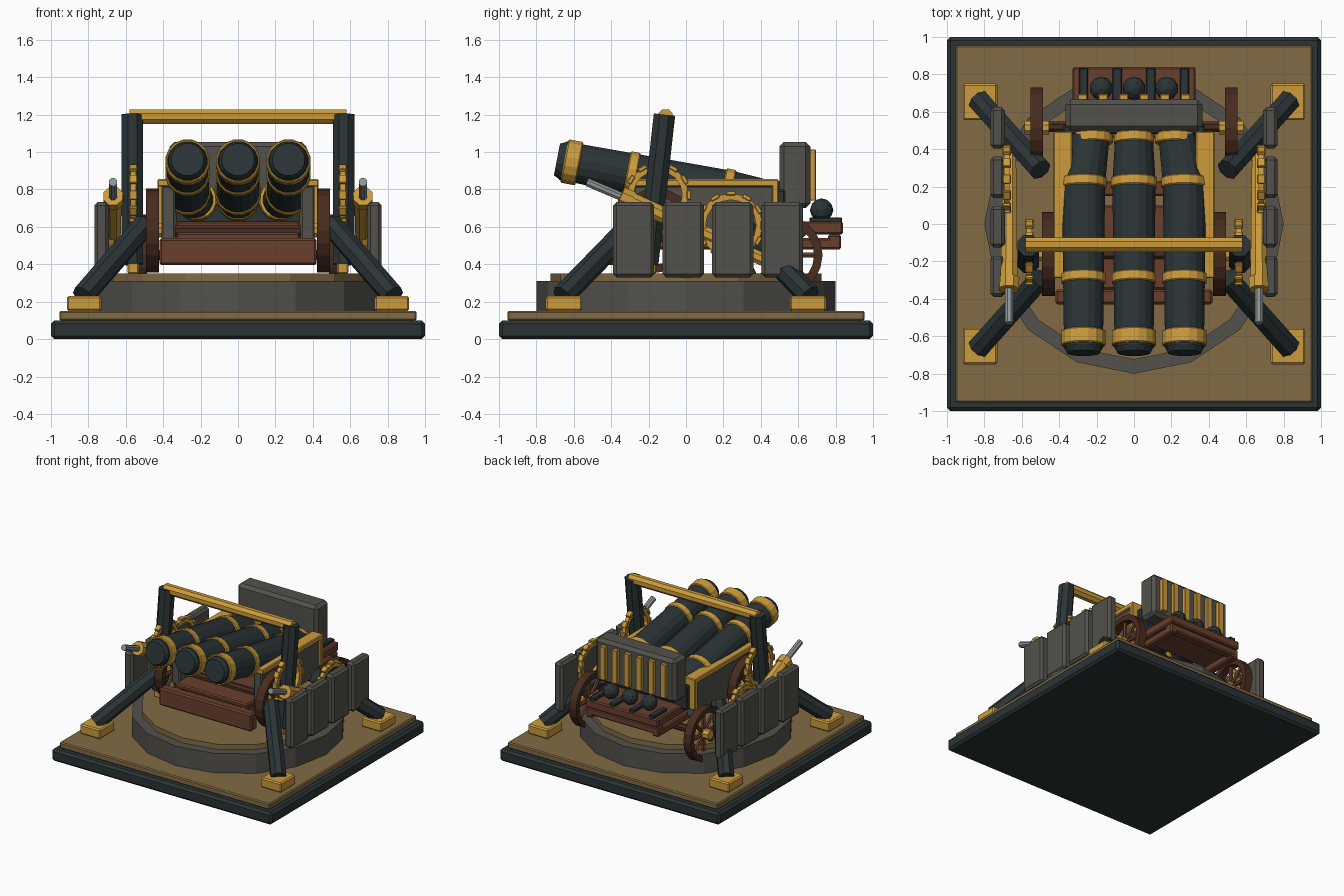
import bpy, bmesh, math
from mathutils import Vector, Matrix

cube = bpy.data.objects.get("Cube")
if cube:
    bpy.data.objects.remove(cube)


def material(name, rgb):
    m = bpy.data.materials.new(name)
    m.use_nodes = True
    m.diffuse_color = (*rgb, 1)
    bsdf = m.node_tree.nodes["Principled BSDF"]
    bsdf.inputs["Base Color"].default_value = (*rgb, 1)
    bsdf.inputs["Roughness"].default_value = 0.7
    return m


iron = material("dark iron", (0.024, 0.034, 0.036))
gold = material("gold", (0.6, 0.33, 0.045))
tan = material("tan ground", (0.225, 0.145, 0.06))
stone = material("grey stone", (0.085, 0.083, 0.072))
wood = material("brown wood", (0.14, 0.05, 0.026))
dark_wood = material("dark brown wood", (0.065, 0.025, 0.013))
steel = material("steel", (0.27, 0.3, 0.31))


def finish(name, bm, mat, bevel=0.0):
    mesh = bpy.data.meshes.new(name)
    bmesh.ops.recalc_face_normals(bm, faces=bm.faces)
    bm.to_mesh(mesh)
    bm.free()
    mesh.materials.append(mat)
    ob = bpy.data.objects.new(name, mesh)
    bpy.context.collection.objects.link(ob)
    if bevel:
        mod = ob.modifiers.new("bevel", "BEVEL")
        mod.width, mod.segments = bevel, 1
    return ob


def box(name, lo, hi, mat, bevel=0.01, tilt=0.0):
    """Box between two corners, optionally tilted about x."""
    lo, hi = Vector(lo), Vector(hi)
    bm = bmesh.new()
    bmesh.ops.create_cube(bm, size=1, matrix=Matrix.LocRotScale(None, None, hi - lo))
    ob = finish(name, bm, mat, bevel)
    ob.location = (lo + hi) / 2
    ob.rotation_euler.x = tilt
    return ob


def rod(name, a, b, r1, mat, r2=None, sides=8, bevel=0.0):
    """Cylinder or cone from point a to point b."""
    a, b = Vector(a), Vector(b)
    bm = bmesh.new()
    bmesh.ops.create_cone(bm, cap_ends=True, segments=sides, radius1=r1,
                          radius2=r1 if r2 is None else r2, depth=(b - a).length)
    bmesh.ops.rotate(bm, verts=bm.verts, matrix=Matrix.Rotation(math.pi / sides, 3, "Z"))
    ob = finish(name, bm, mat, bevel)
    ob.location = (a + b) / 2
    ob.rotation_euler = (b - a).to_track_quat("Z", "Y").to_euler()
    return ob


def hoop(name, centre, outer, inner, width, mat, sides=20):
    """Flat rim with a rectangular section, turning about the x axis."""
    bm = bmesh.new()
    section = [(-width / 2, inner), (width / 2, inner), (width / 2, outer), (-width / 2, outer)]
    rings = []
    for i in range(sides):
        t = math.tau * i / sides
        rings.append([bm.verts.new((x, r * math.cos(t), r * math.sin(t))) for x, r in section])
    for i, ring in enumerate(rings):
        nxt = rings[(i + 1) % sides]
        for j in range(4):
            k = (j + 1) % 4
            bm.faces.new((ring[j], ring[k], nxt[k], nxt[j]))
    ob = finish(name, bm, mat)
    ob.location = centre
    return ob


def wheel(side, name, x, y, z, radius, width):
    hoop(name + "_rim", (x, y, z), radius, radius - 0.045, width, dark_wood)
    for i in range(4):
        t = math.pi * i / 4
        d = Vector((0, math.cos(t), math.sin(t))) * (radius - 0.03)
        c = Vector((x, y, z))
        rod(name + "_spoke", c - d, c + d, 0.016, wood, sides=6)
    rod(name + "_hub", (x - side * 0.065, y, z), (x + side * 0.065, y, z), 0.04, gold)


def chain_ring(name, x, y, z, radius):
    """Gold ring with raised links around it."""
    hoop(name, (x, y, z), radius, radius - 0.035, 0.03, gold, 16)
    for i in range(12):
        t = math.tau * i / 12
        c = Vector((x, y + radius * math.cos(t), z + radius * math.sin(t)))
        s = Vector((0.022, 0.025, 0.012))
        box(name + "_link", c - s, c + s, gold, 0.004, t + math.pi / 2)


# Base and round platform
box("base_plate", (-1, -1, 0), (1, 1, 0.1), iron, 0.018)
box("ground_slab", (-0.955, -0.955, 0.1), (0.955, 0.955, 0.15), tan, 0.008)
for name, r, z0, z1, mat in (("platform_ring", 0.8, 0.15, 0.31, stone),
                             ("platform_top", 0.725, 0.3, 0.352, tan)):
    ob = rod(name, (0, 0, z0), (0, 0, z1), r, mat, sides=16)
    ob.rotation_euler.z += math.pi / 16

# Three barrels with converging breeches
def axis(x, y):
    return Vector((x, y, 0.945 - 0.19 * (y + 0.61)))

for x in (-0.27, 0, 0.27):
    rear = x * 0.82
    rod("barrel", axis(x, -0.66), axis(x, 0.22), 0.106, iron, 0.118, 16)
    rod("breech", axis(x, 0.22), axis(rear, 0.53), 0.118, iron, 0.098, 16)
    rod("muzzle", axis(x, -0.69), axis(x, -0.65), 0.088, iron, 0.108, 16)
    for y, r, w in ((-0.61, 0.12, 0.04), (-0.29, 0.12, 0.027), (0.22, 0.126, 0.027)):
        rod("barrel_band", axis(x, y - w), axis(x, y + w), r, gold, sides=16, bevel=0.006)
    rod("breech_band", axis(rear, 0.43), axis(rear, 0.485), 0.11, gold, sides=16, bevel=0.006)

# Rear block with ribs
box("breech_plate", (-0.38, 0.48, 0.6), (0.38, 0.53, 0.8), iron)
box("rear_block", (-0.365, 0.5, 0.7), (0.365, 0.665, 1.055), stone, 0.025)
for i in range(6):
    x = -0.275 + 0.11 * i
    box("rear_rib", (x - 0.025, 0.66, 0.74), (x + 0.025, 0.695, 1.015), gold, 0.004)

# Wooden carriage and ammunition tray
box("front_beam", (-0.42, -0.43, 0.395), (0.42, -0.35, 0.54), wood, 0.012)
box("front_deck", (-0.33, -0.35, 0.53), (0.33, 0.1, 0.57), wood)
box("carriage_crossbeam", (-0.4, 0.15, 0.49), (0.4, 0.23, 0.57), wood)
box("ammo_tray", (-0.33, 0.46, 0.56), (0.33, 0.84, 0.63), wood)
box("tray_beam", (-0.33, 0.76, 0.5), (0.33, 0.83, 0.56), wood)
rod("rear_axle", (-0.5, 0.52, 0.45), (0.5, 0.52, 0.45), 0.03, dark_wood)
rod("front_axle", (-0.44, -0.16, 0.58), (0.44, -0.16, 0.58), 0.03, dark_wood)
for x in (-0.175, 0, 0.175):
    bm = bmesh.new()
    bmesh.ops.create_icosphere(bm, subdivisions=2, radius=0.063)
    finish("cannonball", bm, iron).location = (x, 0.725, 0.69)
for x in (-0.27, -0.09, 0.09, 0.27):
    box("tray_divider", (x - 0.025, 0.66, 0.62), (x + 0.025, 0.835, 0.65), iron, 0.005)

# Top crossbar
rod("crossbar", (-0.58, -0.11, 1.19), (0.58, -0.11, 1.19), 0.042, gold)

# Parts repeated on both sides
for s, side in ((1, "left"), (-1, "right")):
    def part(name):
        return side + "_" + name

    # Carriage cheek, cap and rail
    box(part("cheek"), (s * 0.335, -0.28, 0.52), (s * 0.41, 0.47, 0.82), stone)
    box(part("cheek_cap"), (s * 0.33, -0.29, 0.815), (s * 0.43, 0.475, 0.855), gold, 0.006)
    box(part("cheek_end"), (s * 0.33, 0.46, 0.6), (s * 0.43, 0.495, 0.855), gold, 0.006)
    box(part("carriage_rail"), (s * 0.27, -0.38, 0.48), (s * 0.33, 0.83, 0.54), wood)

    wheel(s, part("front_wheel"), s * 0.457, -0.16, 0.58, 0.225, 0.07)
    wheel(s, part("rear_wheel"), s * 0.52, 0.515, 0.45, 0.215, 0.065)

    # Leaning post and the chain around it
    rod(part("post"), (s * 0.565, -0.205, 0.4), (s * 0.565, -0.115, 1.2), 0.062, iron)
    chain_ring(part("post_chain"), s * 0.56, -0.15, 0.77, 0.165)
    box(part("post_foot"), (s * 0.53, -0.25, 0.35), (s * 0.59, -0.16, 0.41), gold, 0.006)

    # Lever
    rod(part("lever"), (s * 0.665, 0.47, 0.4), (s * 0.668, -0.34, 0.76), 0.036, gold, 0.05)
    rod(part("lever_collar"), (s * 0.665, -0.29, 0.738), (s * 0.668, -0.35, 0.765), 0.056, gold)
    rod(part("lever_handle"), (s * 0.668, -0.33, 0.755), (s * 0.668, -0.53, 0.84), 0.024, steel)
    chain_ring(part("lever_chain"), s * 0.68, 0.24, 0.61, 0.17)

    # Shield panels
    for i in range(4):
        y = -0.28 + 0.265 * i
        box(part("shield_panel"), (s * 0.69, y - 0.11, 0.33), (s * 0.768, y + 0.11, 0.732),
            stone, 0.018)

    # Struts and their feet
    for f in (-1, 1):
        box(part("strut_foot"), (s * 0.73, f * 0.555, 0.15), (s * 0.915, f * 0.75, 0.23), gold)
        rod(part("strut"), (s * 0.83, f * 0.66, 0.23), (s * 0.5, f * 0.29, 0.61), 0.062, iron)
